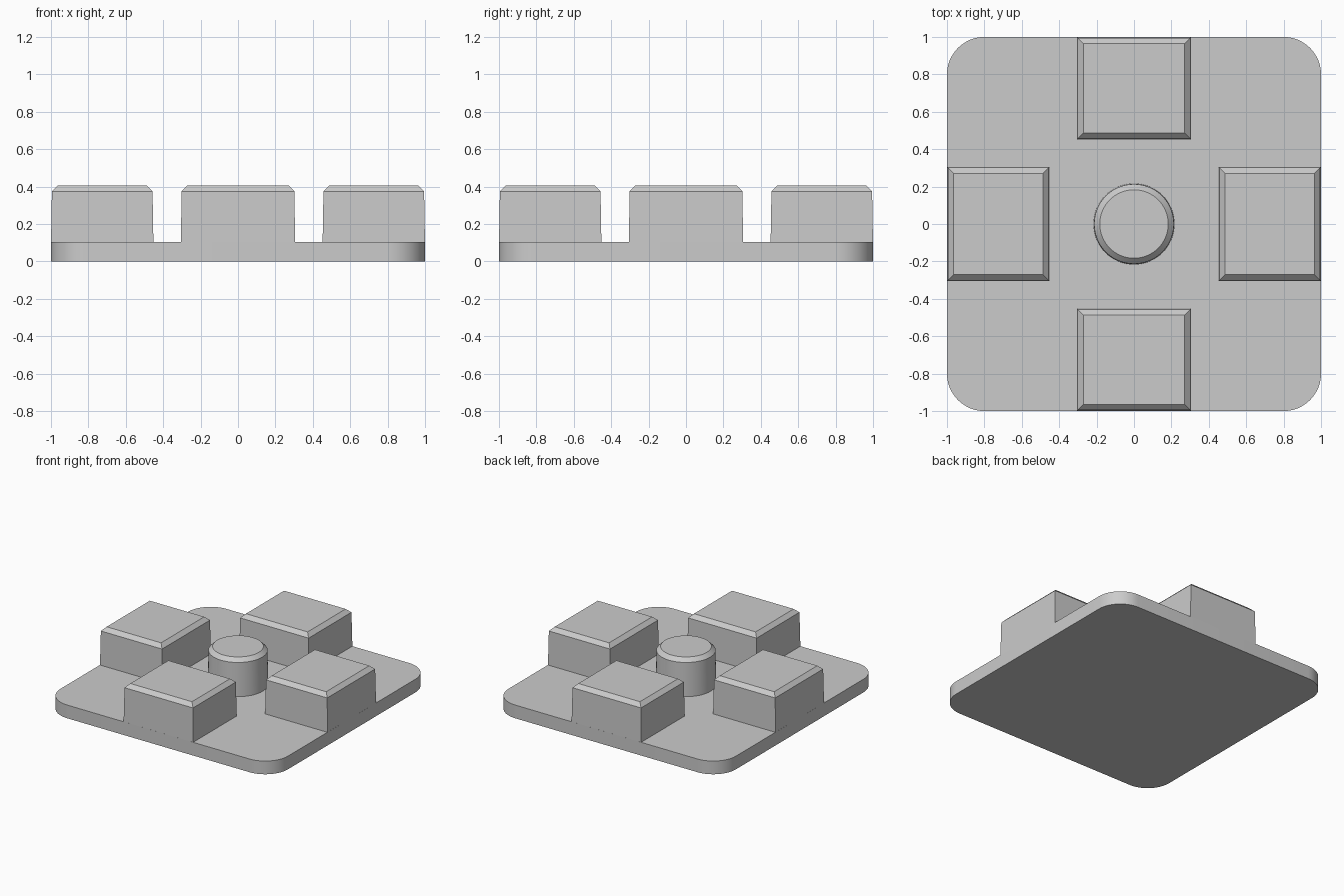
import bpy, bmesh
from math import pi, cos, sin, radians

cube = bpy.data.objects.get("Cube")
if cube:
    bpy.data.objects.remove(cube, do_unlink=True)

grey = bpy.data.materials.new("plain grey")
grey.use_nodes = True
COLOUR = (0.6, 0.6, 0.6, 1)
grey.diffuse_color = COLOUR
grey.node_tree.nodes["Principled BSDF"].inputs["Base Color"].default_value = COLOUR

BASE_TOP, SHOULDER, TOP = 0.105, 0.375, 0.405


def loft(name, rings, smooth=False):
    """Skin a stack of matching rings and cap both ends."""
    bm = bmesh.new()
    loops = [[bm.verts.new(p) for p in ring] for ring in rings]
    n = len(loops[0])
    for low, high in zip(loops, loops[1:]):
        for i in range(n):
            j = (i + 1) % n
            bm.faces.new((low[i], low[j], high[j], high[i]))
    bm.faces.new(loops[0][::-1])
    bm.faces.new(loops[-1])
    mesh = bpy.data.meshes.new(name)
    bm.to_mesh(mesh)
    bm.free()
    mesh.materials.append(grey)
    obj = bpy.data.objects.new(name, mesh)
    bpy.context.collection.objects.link(obj)
    if smooth:
        bpy.ops.object.select_all(action="DESELECT")
        obj.select_set(True)
        bpy.context.view_layer.objects.active = obj
        bpy.ops.object.shade_smooth_by_angle(angle=radians(30))
    return obj


def rounded_square(half, radius, z, steps=12):
    c = half - radius
    points = []
    for k, (sx, sy) in enumerate(((1, 1), (-1, 1), (-1, -1), (1, -1))):
        for s in range(steps + 1):
            a = (k + s / steps) * pi / 2
            points.append((sx * c + radius * cos(a), sy * c + radius * sin(a), z))
    return points


def circle(radius, z, sides=64):
    return [(radius * cos(2 * pi * i / sides), radius * sin(2 * pi * i / sides), z)
            for i in range(sides)]


def rectangle(hx, hy, z):
    return [(-hx, -hy, z), (hx, -hy, z), (hx, hy, z), (-hx, hy, z)]


# Base plate with rounded corners
loft("base_plate", [rounded_square(1, 0.2, 0), rounded_square(1, 0.2, BASE_TOP)], True)

# Four slightly tapered, chamfered blocks, one at the middle of each edge
for name, x, y in (("front_block", 0, -1), ("back_block", 0, 1),
                   ("right_block", -1, 0), ("left_block", 1, 0)):
    hx, hy = (0.306, 0.274) if y else (0.274, 0.306)
    sections = ((0, BASE_TOP - 0.02), (0.005, SHOULDER), (0.035, TOP))
    block = loft(name, [rectangle(hx - d, hy - d, z) for d, z in sections])
    block.location = (x * 0.726, y * 0.726, 0)

# Central chamfered post
loft("centre_post", [circle(0.217, BASE_TOP - 0.02), circle(0.213, SHOULDER),
                     circle(0.183, TOP)], True)
